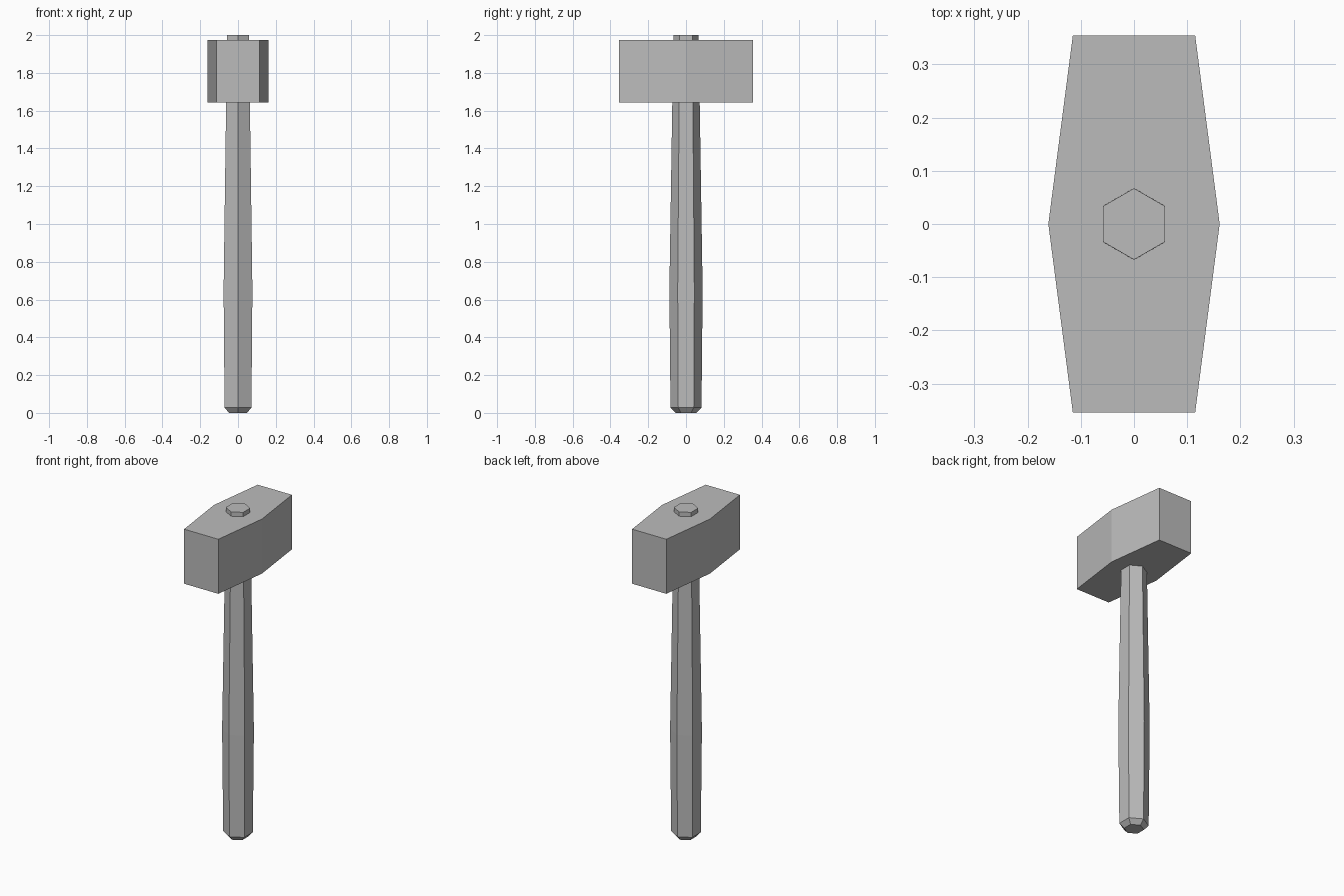
import bpy
import math

if "Cube" in bpy.data.objects:
    bpy.data.objects.remove(bpy.data.objects["Cube"])

grey = bpy.data.materials.new("plain_grey")
grey.diffuse_color = (0.5, 0.5, 0.5, 1)
grey.use_nodes = True
grey.node_tree.nodes["Principled BSDF"].inputs["Base Color"].default_value = grey.diffuse_color


def loft(name, rings):
    """Closed solid through rings of equal point count, bottom to top."""
    n = len(rings[0])
    verts = [p for ring in rings for p in ring]
    faces = [tuple(reversed(range(n))),
             tuple(range(len(verts) - n, len(verts)))]
    for r in range(len(rings) - 1):
        for i in range(n):
            a, b = r * n + i, r * n + (i + 1) % n
            faces.append((a, b, b + n, a + n))
    mesh = bpy.data.meshes.new(name)
    mesh.from_pydata(verts, [], faces)
    mesh.materials.append(grey)
    obj = bpy.data.objects.new(name, mesh)
    bpy.context.collection.objects.link(obj)
    return obj


def hexagon(radius, z):
    angles = [math.radians(30 + 60 * i) for i in range(6)]
    return [(radius * math.cos(a), radius * math.sin(a), z) for a in angles]


# Tapered six-sided handle, chamfered at the butt, poking through the head
profile = [(0.055, 0), (0.082, 0.028), (0.088, 0.65), (0.067, 2.0)]
loft("handle", [hexagon(r, z) for r, z in profile])

# Hammer head, widest in the middle
outline = [(-0.115, -0.354), (0.115, -0.354), (0.161, 0),
           (0.115, 0.354), (-0.115, 0.354), (-0.161, 0)]
loft("head", [[(x, y, z) for x, y in outline] for z in (1.642, 1.974)])
